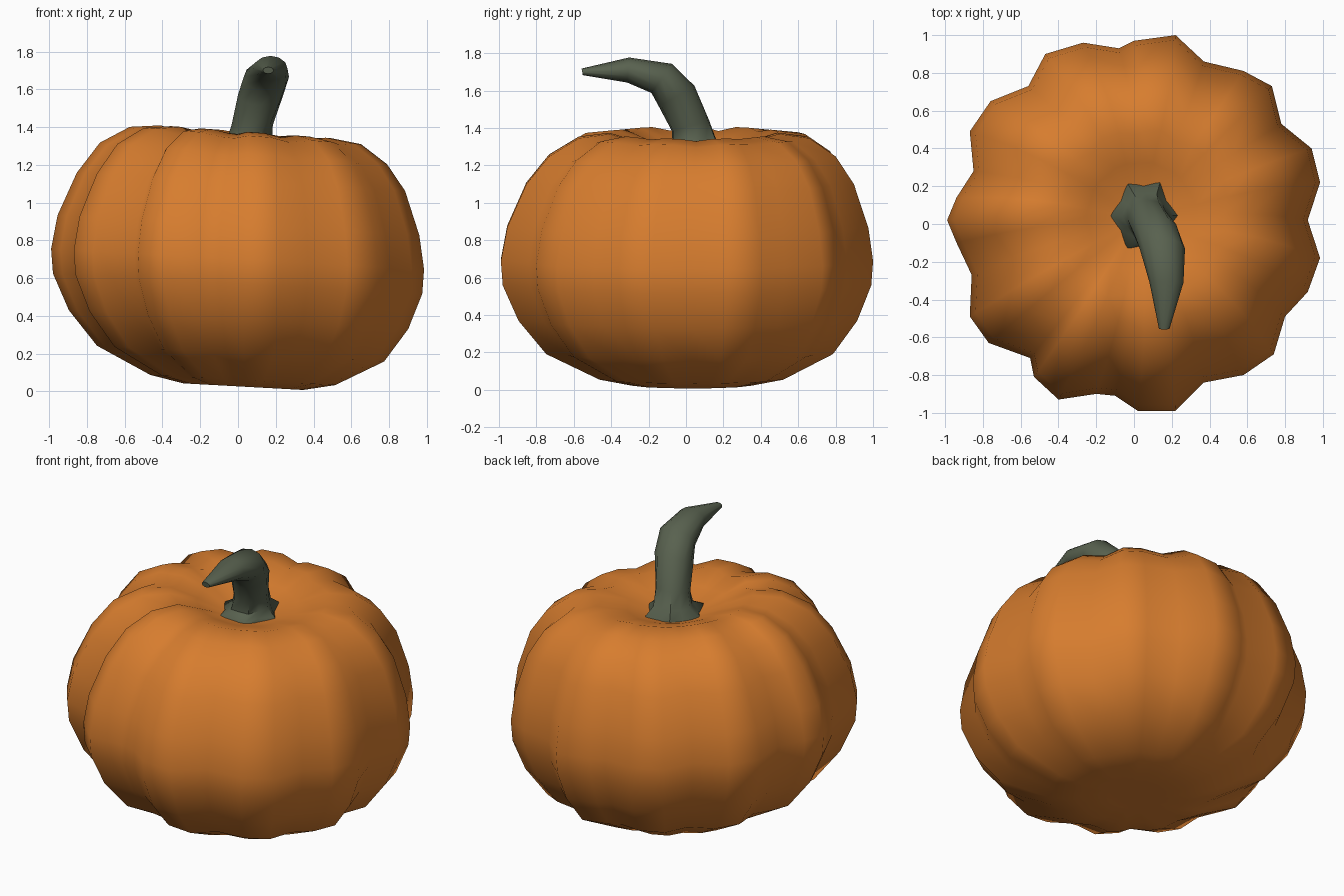
import bpy, bmesh, math
from mathutils import Vector

if "Cube" in bpy.data.objects:
    bpy.data.objects.remove(bpy.data.objects["Cube"])


def material(name, rgb):
    m = bpy.data.materials.new(name)
    m.diffuse_color = (*rgb, 1)
    m.use_nodes = True
    m.node_tree.nodes["Principled BSDF"].inputs["Base Color"].default_value = m.diffuse_color
    return m


def loft(name, rings, mat, angle):
    """Skin a stack of equal-length rings and cap both ends with a fan."""
    bm = bmesh.new()
    rows = [[bm.verts.new(p) for p in ring] for ring in rings]
    n = len(rows[0])
    for a, b in zip(rows, rows[1:]):
        for i in range(n):
            j = (i + 1) % n
            bm.faces.new((a[i], a[j], b[j], b[i]))
    for row in (rows[0], rows[-1]):
        c = bm.verts.new(sum((v.co for v in row), Vector()) / n)
        for i in range(n):
            bm.faces.new((row[i], row[(i + 1) % n], c))
    bmesh.ops.recalc_face_normals(bm, faces=bm.faces)
    me = bpy.data.meshes.new(name)
    bm.to_mesh(me)
    bm.free()
    me.materials.append(mat)
    ob = bpy.data.objects.new(name, me)
    bpy.context.collection.objects.link(ob)
    bpy.context.view_layer.objects.active = ob
    ob.select_set(True)
    bpy.ops.object.shade_smooth_by_angle(angle=math.radians(angle))
    ob.select_set(False)
    return ob


orange = material("pumpkin orange", (0.68, 0.205, 0.028))
green = material("stem green", (0.098, 0.12, 0.078))

# Ribbed plan outline at the widest level
outline = [(.985, .22), (.92, .02), (.985, -.18), (.92, -.36), (.80, -.49),
           (.74, -.69), (.58, -.80), (.37, -.84), (.22, -.99), (.02, -.99),
           (-.10, -.91), (-.20, -.90), (-.40, -.93), (-.53, -.81), (-.55, -.71),
           (-.77, -.63), (-.87, -.49), (-.86, -.27), (-.94, -.10), (-.99, .02),
           (-.94, .14), (-.85, .28), (-.87, .49), (-.76, .65), (-.56, .73),
           (-.47, .90), (-.27, .96), (-.08, .93), (0, .97), (.22, 1.0),
           (.37, .86), (.58, .81), (.73, .73), (.78, .53), (.94, .40)]
# Side profile: radius, height, how strongly the ribs show
profile = [(.16, .03, 0), (.33, .025, .4), (.50, .06, .8), (.77, .20, 1), (.91, .38, 1),
           (.99, .57, 1), (1.0, .70, 1), (.97, .88, 1), (.88, 1.11, 1), (.77, 1.26, 1),
           (.62, 1.355, 1), (.46, 1.375, .8), (.30, 1.325, .35), (.13, 1.265, 0)]

rings = []
for r, z, w in profile:
    ring = []
    shift = .08 * (z - .64) ** 2      # top and bottom sit a little off centre
    for x, y in outline:
        d = math.hypot(x, y)
        k = r * (w + (1 - w) * .95 / d)
        valley = max(0, .97 - d) * w
        dz = -.35 * valley if z > 1.2 else 0
        # slight lean: the left side sits higher
        ring.append((x * k + shift, y * k + shift,
                     z + dz - (.055 + .02 * (z > 1.2)) * x * k))
    rings.append(ring)
loft("pumpkin_body", rings, orange, 60)

# Curved stem: centre, half width, half thickness, tilt of the section, star amount
path = [((.05, .045, 1.245), .17, .19, 0, .14),
        ((.05, .045, 1.285), .155, .18, 0, .14),
        ((.06, .045, 1.325), .115, .125, 5, .06),
        ((.075, .025, 1.41), .105, .108, 15, .04),
        ((.12, -.05, 1.57), .12, .11, 30, 0),
        ((.15, -.13, 1.665), .12, .095, 55, 0),
        ((.172, -.31, 1.71), .09, .067, 85, 0),
        ((.16, -.555, 1.70), .028, .018, 100, 0)]
rings = []
for c, a, b, tilt, star in path:
    t = math.radians(tilt)
    ring = []
    for i in range(12):
        ang = math.tau * i / 12
        f = 1 + star * (-1) ** i
        u, v = a * f * math.cos(ang), b * f * math.sin(ang)
        ring.append((c[0] + u, c[1] + v * math.cos(t), c[2] + v * math.sin(t)))
    rings.append(ring)
loft("stem", rings, green, 50)
